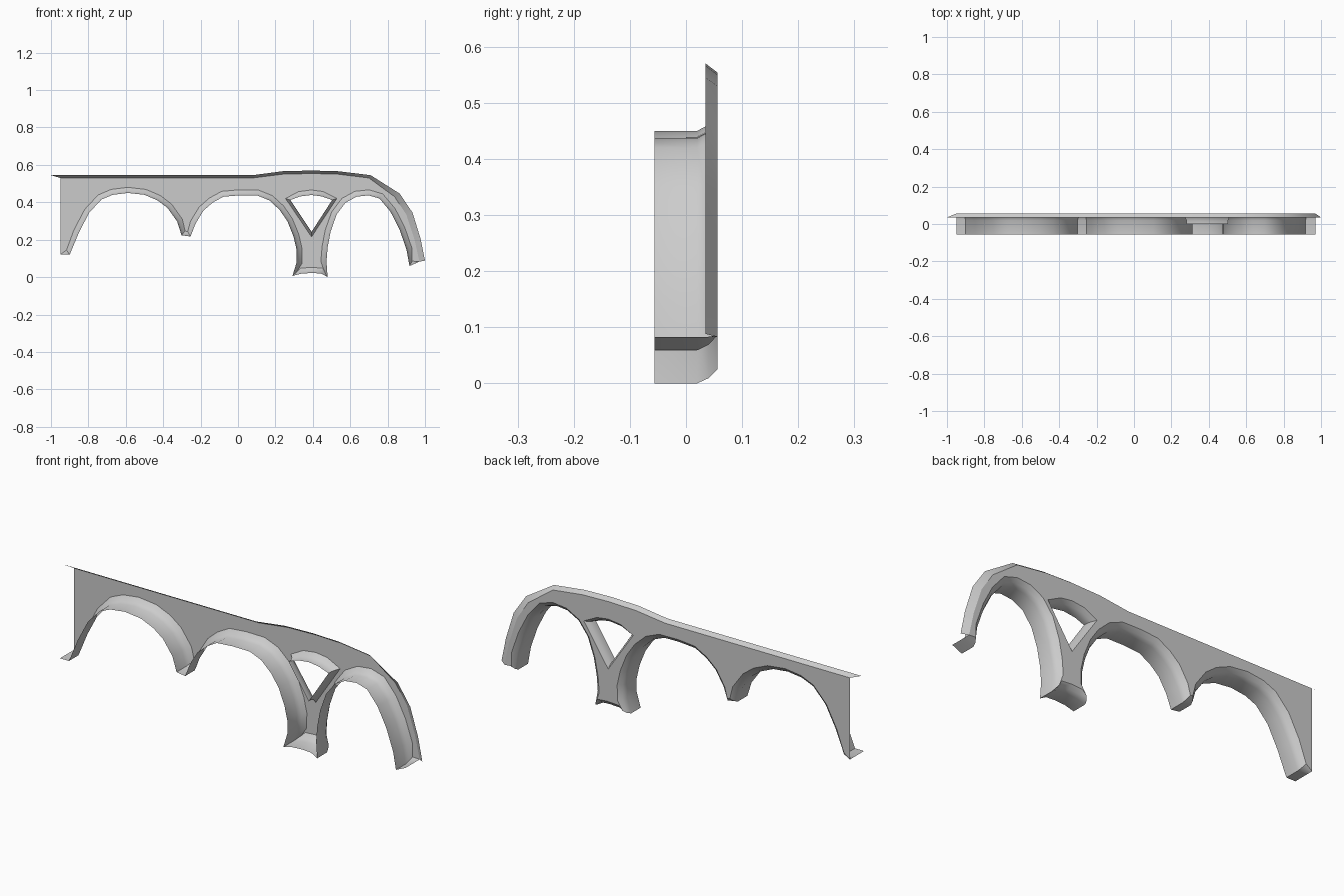
import bpy, bmesh
from mathutils import Vector

if "Cube" in bpy.data.objects:
    bpy.data.objects.remove(bpy.data.objects["Cube"])

BACK, FRONT = 0.056, -0.056

# Lower outline (x, z): left foot, arch, hanging pier, arch, main pier, arch, right foot
LOWER = [(-.95, .12), (-.90, .12), (-.85, .24), (-.795, .345), (-.73, .415), (-.67, .44),
         (-.59, .45), (-.50, .44), (-.43, .41), (-.377, .37), (-.325, .297), (-.302, .224),
         (-.254, .217), (-.227, .286), (-.185, .355), (-.136, .398), (-.078, .43), (.008, .437),
         (.104, .436), (.168, .41), (.222, .36), (.265, .297), (.297, .217), (.313, .147),
         (.313, .078), (.291, .006), (.34, .019), (.398, .022), (.446, .019), (.479, 0),
         (.473, .083), (.479, .158), (.495, .243), (.527, .334), (.575, .398), (.634, .43),
         (.698, .437), (.757, .42), (.815, .35), (.864, .254), (.901, .147), (.917, .059),
         (.97, .083)]
# Upper edge of the wall and the outer lip of the coping
UPPER = [(-.95, .53), (.078, .53), (.238, .55), (.393, .554), (.537, .55), (.70, .53),
         (.837, .43), (.90, .335), (.944, .20), (.97, .083)]
LIP = [(-1, .545), (.078, .545), (.238, .566), (.393, .57), (.537, .566), (.709, .545),
       (.864, .447), (.933, .345), (.976, .206), (1, .088)]
# Spandrel window, clockwise
WINDOW = [(.28, .412), (.33, .431), (.393, .439), (.45, .431), (.503, .412), (.393, .242)]


def offset(pts, d, closed=False):
    """Shift a path to its left; open ends stay put."""
    out, n = [], len(pts)
    for i, p in enumerate(pts):
        if not closed and i in (0, n - 1):
            out.append(p)
            continue
        p = Vector(p)
        a = (p - Vector(pts[i - 1])).normalized()
        b = (Vector(pts[(i + 1) % n]) - p).normalized()
        nor = (Vector((-a.y, a.x)) + Vector((-b.y, b.x))).normalized()
        out.append(tuple(p + nor * d))
    return out


def finish(bm, name):
    me = bpy.data.meshes.new(name)
    bm.to_mesh(me)
    bm.free()
    ob = bpy.data.objects.new(name, me)
    bpy.context.collection.objects.link(ob)
    bpy.ops.object.select_all(action='DESELECT')
    ob.select_set(True)
    bpy.context.view_layer.objects.active = ob
    bpy.ops.object.shade_smooth_by_angle(angle=0.6)
    return ob


def strip(name, rings, closed=False):
    """Bridge paths given as (y, points)."""
    bm = bmesh.new()
    vs = [[bm.verts.new((x, y, z)) for x, z in pts] for y, pts in rings]
    n = len(vs[0])
    for r, s in zip(vs, vs[1:]):
        for i in range(n if closed else n - 1):
            j = (i + 1) % n
            bm.faces.new((r[i], r[j], s[j], s[i]))
    return finish(bm, name)


def flared(name, pts, d, front, closed=False):
    """Reveal that flares out where it meets the wall."""
    strip(name, [(BACK, offset(pts, d, closed)), (.040, offset(pts, d * .36, closed)),
                 (.02, pts), (front, pts)], closed)


# Arch soffits with pier undersides, and window reveal
FLARE, WFLARE = .03, .027
flared("arch_soffits", LOWER, FLARE, FRONT)
flared("window_reveal", WINDOW, WFLARE, 0, True)

# Sloped coping along the top edge
strip("coping", [(.035, LIP), (BACK, UPPER)])

# Flat wall with the window cut out
bm = bmesh.new()
outer = offset(LOWER, FLARE) + UPPER[-2::-1]
for loop in (outer, offset(WINDOW, WFLARE, True)):
    vs = [bm.verts.new((x, BACK, z)) for x, z in loop]
    for i in range(len(vs)):
        bm.edges.new((vs[i - 1], vs[i]))
bmesh.ops.triangle_fill(bm, use_beauty=True, use_dissolve=False, edges=bm.edges[:],
                        normal=(0, 1, 0))
for f in bm.faces:
    f.normal_update()
    if f.normal.y < 0:
        f.normal_flip()
finish(bm, "spandrel_wall")
